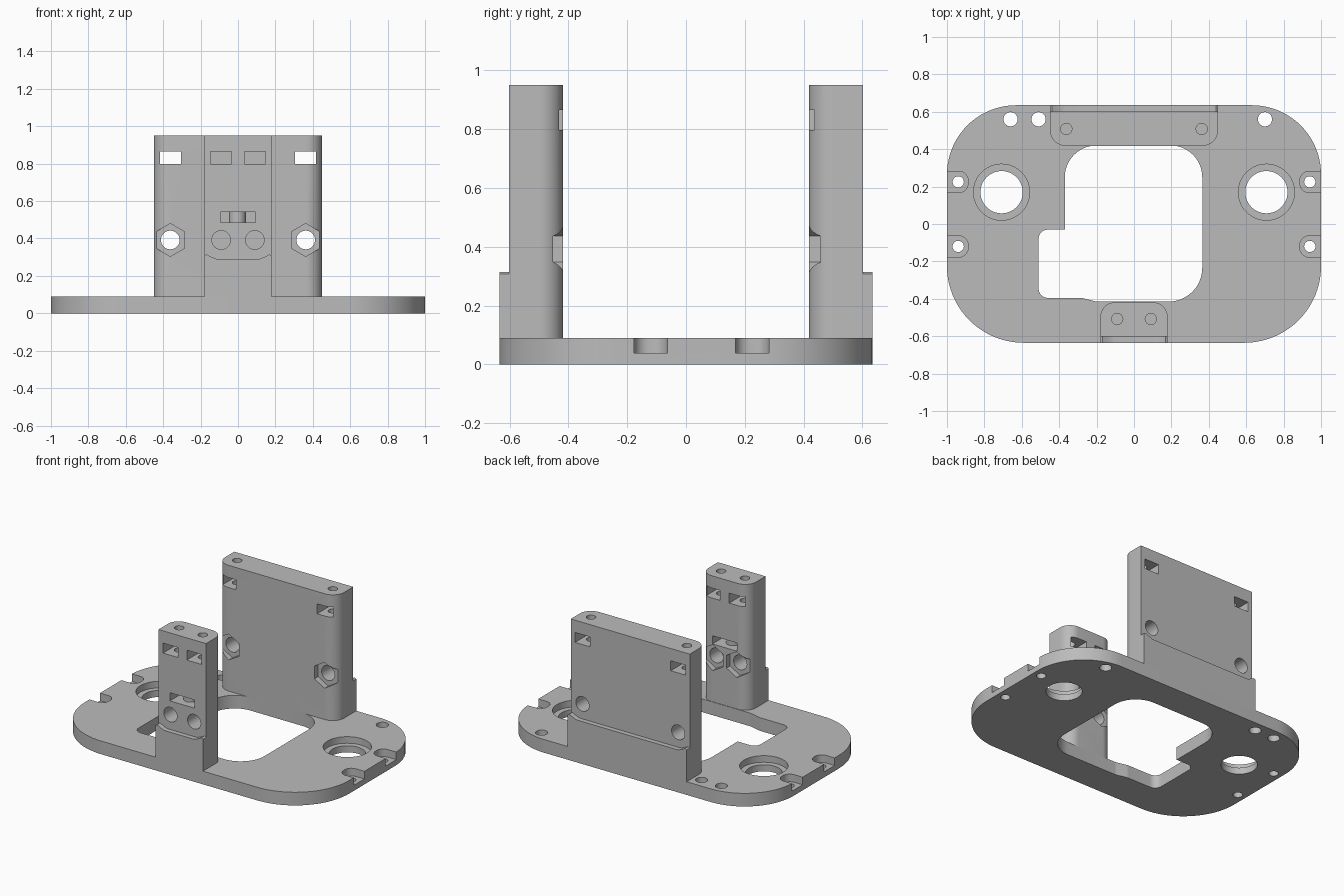
import bpy, bmesh, math
from mathutils import Vector

cube = bpy.data.objects.get("Cube")
if cube:
    bpy.data.objects.remove(cube, do_unlink=True)

grey = bpy.data.materials.new("plain grey")
grey.use_nodes = True
grey.diffuse_color = (0.5, 0.5, 0.5, 1)
grey.node_tree.nodes["Principled BSDF"].inputs["Base Color"].default_value = (0.5, 0.5, 0.5, 1)


def fillet(corners, steps=12):
    """Outline from (x, y, radius) corners with rounded ends."""
    out = []
    for i, (x, y, r) in enumerate(corners):
        p = Vector((x, y))
        if not r:
            out.append(p)
            continue
        a = (Vector(corners[i - 1][:2]) - p).normalized()
        b = (Vector(corners[(i + 1) % len(corners)][:2]) - p).normalized()
        half = a.angle(b) / 2
        centre = p + (a + b).normalized() * r / math.sin(half)
        start = p + a * r / math.tan(half) - centre
        end = p + b * r / math.tan(half) - centre
        sweep = start.angle_signed(end)
        for k in range(steps + 1):
            t = -sweep * k / steps
            c, s = math.cos(t), math.sin(t)
            out.append(centre + Vector((start.x * c - start.y * s, start.x * s + start.y * c)))
    return out


def ring(x, y, r, n=32):
    """Regular outline; six sides gives a hexagon with a point upward."""
    return [Vector((x + r * math.sin(2 * math.pi * k / n), y + r * math.cos(2 * math.pi * k / n)))
            for k in range(n)]


def rect(x, y, w, h):
    return [Vector((x + i * w, y + j * h)) for i, j in ((-1, -1), (1, -1), (1, 1), (-1, 1))]


def prism(name, outline, lo, hi, axis="z"):
    """Extrude an outline upward (z) or, drawn in x and z, along depth (y)."""
    place = (lambda p, d: (p.x, p.y, d)) if axis == "z" else (lambda p, d: (p.x, d, p.y))
    bm = bmesh.new()
    low = [bm.verts.new(place(p, lo)) for p in outline]
    high = [bm.verts.new(place(p, hi)) for p in outline]
    bm.faces.new(low)
    bm.faces.new(high)
    for i in range(len(low)):
        bm.faces.new((low[i - 1], low[i], high[i], high[i - 1]))
    bmesh.ops.recalc_face_normals(bm, faces=bm.faces)
    mesh = bpy.data.meshes.new(name)
    bm.to_mesh(mesh)
    bm.free()
    mesh.materials.append(grey)
    ob = bpy.data.objects.new(name, mesh)
    bpy.context.collection.objects.link(ob)
    return ob


def activate(ob):
    bpy.ops.object.select_all(action="DESELECT")
    ob.select_set(True)
    bpy.context.view_layer.objects.active = ob


def cut(ob, outline, lo, hi, axis="z"):
    tool = prism("cutter", outline, lo, hi, axis)
    tool.hide_render = True
    mod = ob.modifiers.new("cut", "BOOLEAN")
    mod.operation, mod.solver, mod.object = "DIFFERENCE", "EXACT", tool
    activate(ob)
    bpy.ops.object.modifier_apply(modifier=mod.name)
    bpy.data.objects.remove(tool, do_unlink=True)


TOP, FLOOR = 0.95, 0.09

# Base plate with its central opening
base = prism("base_plate", fillet([(-1, -0.635, 0.41), (1, -0.635, 0.41),
                                   (1, 0.635, 0.37), (-1, 0.635, 0.37)], 20), 0, FLOOR)
cut(base, fillet([(-0.37, 0.42, 0.17), (-0.37, -0.03, 0), (-0.51, -0.03, 0.05),
                  (-0.51, -0.395, 0.05), (-0.28, -0.395, 0.06), (-0.2, -0.415, 0.06),
                  (0.365, -0.415, 0.18), (0.365, 0.42, 0.17)]), -0.1, 0.2)

# Stepped round holes, screw holes and edge slots
for side in (-1, 1):
    cut(base, ring(side * 0.708, 0.17, 0.15, 48), 0.045, 0.2)
    cut(base, ring(side * 0.708, 0.17, 0.113, 48), -0.1, 0.2)
    for y in (0.225, -0.12):
        cut(base, fillet([(side * 0.887, y - 0.057, 0.05), (side * 1.1, y - 0.057, 0),
                          (side * 1.1, y + 0.057, 0), (side * 0.887, y + 0.057, 0.05)]), 0.038, 0.2)
        cut(base, ring(side * 0.94, y, 0.03), -0.1, 0.2)
for x in (-0.66, -0.51, 0.7):
    cut(base, ring(x, 0.56, 0.038), -0.1, 0.2)


def tower(label, side, half, bolt_x, radius):
    """Upright block; side is -1 at the front and 1 at the rear."""
    inner, outer = side * 0.418, side * 0.602
    block = prism(label + "_tower", fillet([(-half, outer, 0), (half, outer, 0),
                                           (half, inner, radius), (-half, inner, radius)]), FLOOR, TOP)
    for x in (-bolt_x, bolt_x):
        cut(block, rect(x, 0.832, 0.056, 0.034), side * 0.3, side * 0.7, "y")
        cut(block, ring(x, side * 0.508, 0.03), 0.66, 1)
        cut(block, ring(x, 0.392, 0.05), side * 0.3, side * 0.7, "y")
        cut(block, ring(x, 0.392, 0.088, 6), side * 0.3, side * 0.457, "y")
    # Raised outer ledge with upturned ends
    edge = [(half, FLOOR), (half, 0.308), (half - 0.012, 0.315),
            (half - 0.035, 0.303), (half - 0.06, 0.292), (half - 0.08, 0.29)]
    outline = [Vector(p) for p in edge] + [Vector((-x, z)) for x, z in reversed(edge)]
    ledge = prism(label + "_ledge", outline, outer, side * 0.635, "y")
    return [block, ledge]


front = tower("front", -1, 0.18, 0.09, 0.08)
rear = tower("rear", 1, 0.45, 0.362, 0.085)

# Tie slot through the front tower, with a round post inside
cut(front[0], rect(0, 0.513, 0.093, 0.028), -0.7, -0.3, "y")
post = prism("tie_post", ring(-0.003, -0.508, 0.045), 0.485, 0.541)

for ob in [base, post] + front + rear:
    activate(ob)
    bpy.ops.object.shade_smooth_by_angle(angle=math.radians(30))
